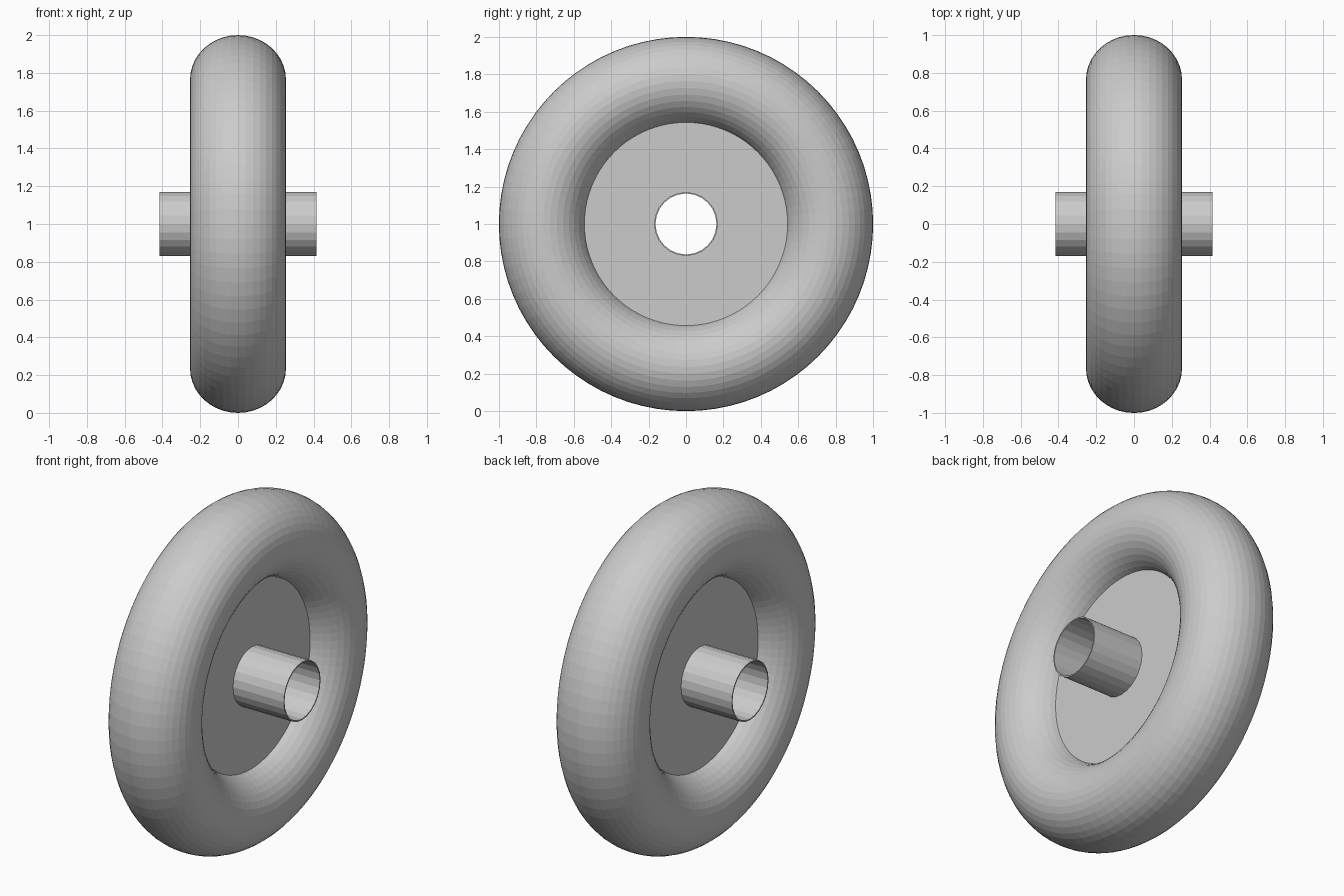
import bpy
import bmesh
from math import sin, cos, pi

cube = bpy.data.objects.get("Cube")
if cube:
    bpy.data.objects.remove(cube, do_unlink=True)

grey = bpy.data.materials.new("light grey")
grey.use_nodes = True
colour = (0.6, 0.6, 0.6, 1)
grey.diffuse_color = colour
grey.node_tree.nodes["Principled BSDF"].inputs["Base Color"].default_value = colour

HUB_HEIGHT = 1.0


def revolve(name, profile, sides):
    """Spin a closed (x, radius) profile around the wheel axis."""
    bm = bmesh.new()
    rings = []
    for i in range(sides):
        a = 2 * pi * i / sides
        rings.append([bm.verts.new((x, r * cos(a), r * sin(a))) for x, r in profile])
    n = len(profile)
    for i, ring in enumerate(rings):
        following = rings[(i + 1) % sides]
        for j in range(n):
            k = (j + 1) % n
            bm.faces.new((ring[j], following[j], following[k], ring[k]))
    bmesh.ops.recalc_face_normals(bm, faces=bm.faces)
    mesh = bpy.data.meshes.new(name)
    bm.to_mesh(mesh)
    bm.free()
    mesh.materials.append(grey)
    obj = bpy.data.objects.new(name, mesh)
    obj.location.z = HUB_HEIGHT
    bpy.context.collection.objects.link(obj)
    return obj


def band(half_width, inner, outer):
    """Rectangular section of a flat ring."""
    return [(-half_width, inner), (half_width, inner),
            (half_width, outer), (-half_width, outer)]


# Tyre: slightly oval section, wider than it is tall
half_width, half_depth, section_sides = 0.254, 0.236, 40
section = [(half_width * cos(2 * pi * i / section_sides),
            1 - half_depth + half_depth * sin(2 * pi * i / section_sides))
           for i in range(section_sides)]
revolve("tyre", section, 80)

# Wheel disc, let into the tyre
revolve("wheel_disc", band(0.087, 0.166, 0.56), 80)

# Hollow axle sleeve, open at both ends
revolve("axle_sleeve", band(0.415, 0.163, 0.17), 24)
